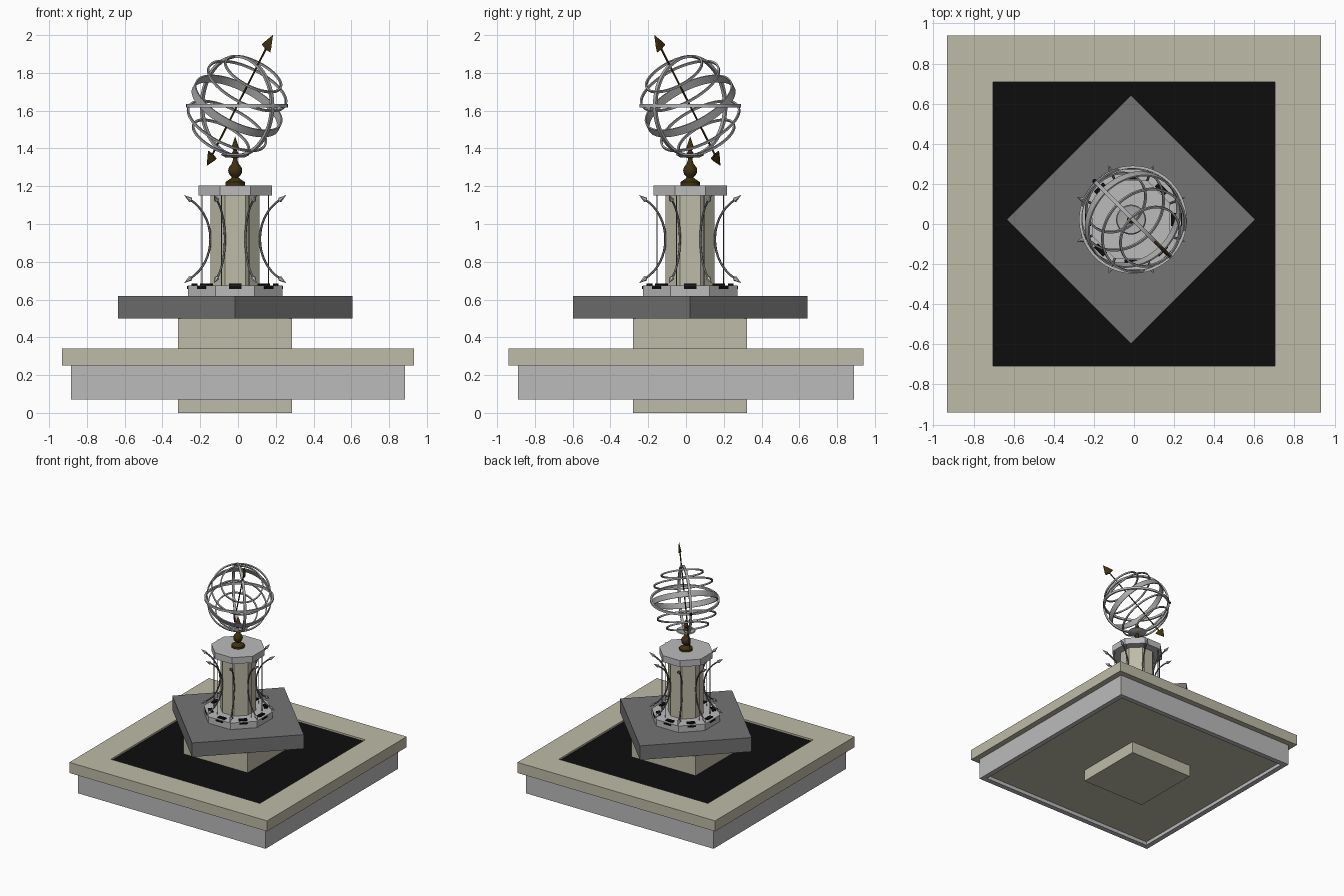
import bpy, bmesh, math
from mathutils import Matrix, Vector

cube = bpy.data.objects.get("Cube")
if cube:
    bpy.data.objects.remove(cube)


def material(name, *rgb):
    m = bpy.data.materials.new(name)
    m.use_nodes = True
    m.diffuse_color = (*rgb, 1)
    m.node_tree.nodes["Principled BSDF"].inputs["Base Color"].default_value = (*rgb, 1)
    return m


STONE = material("beige stone", .515, .497, .386)
PALE = material("pale grey stone", .497, .497, .497)
SLATE = material("slate grey", .175, .175, .175)
BLACK = material("black", .004, .004, .004)
STEEL = material("steel", .40, .40, .41)
IRON = material("dark iron", .14, .14, .145)
BRONZE = material("dark bronze", .05, .03, .005)

CX, CY = -.015, .022                      # axis of the pedestal
PED = Matrix.Translation((CX, CY, 0))


def finish(name, bm, mat, matrix, smooth):
    bmesh.ops.remove_doubles(bm, verts=bm.verts, dist=1e-5)
    bmesh.ops.recalc_face_normals(bm, faces=bm.faces)
    me = bpy.data.meshes.new(name)
    bm.to_mesh(me)
    bm.free()
    me.materials.append(mat)
    ob = bpy.data.objects.new(name, me)
    ob.matrix_world = matrix
    bpy.context.collection.objects.link(ob)
    if smooth:
        bpy.ops.object.select_all(action='DESELECT')
        ob.select_set(True)
        bpy.context.view_layer.objects.active = ob
        bpy.ops.object.shade_smooth_by_angle(angle=math.radians(40))
    return ob


def lathe(name, profile, mat, matrix=PED, sides=24, turn=0, closed=False, smooth=True):
    """Turn a (radius, height) profile round z."""
    bm = bmesh.new()
    vs = [bm.verts.new((r, 0, z)) for r, z in profile]
    pairs = list(zip(vs, vs[1:])) + ([(vs[-1], vs[0])] if closed else [])
    es = [bm.edges.new(p) for p in pairs]
    bmesh.ops.rotate(bm, verts=vs, matrix=Matrix.Rotation(turn, 3, 'Z'))
    bmesh.ops.spin(bm, geom=vs + es, cent=(0, 0, 0), axis=(0, 0, 1),
                   angle=math.tau, steps=sides, use_merge=True)
    return finish(name, bm, mat, matrix, smooth)


def prism(name, apothem, z0, z1, sides, mat, turn, matrix=PED):
    r = apothem / math.cos(math.pi / sides)
    return lathe(name, [(0, z0), (r, z0), (r, z1), (0, z1)], mat, matrix, sides, turn, smooth=False)


def frame(name, outer, inner, z0, z1, mat):
    k = math.sqrt(2)
    return lathe(name, [(inner * k, z0), (outer * k, z0), (outer * k, z1), (inner * k, z1)], mat,
                 Matrix.Diagonal((1, 1.008, 1, 1)), 4, math.pi / 4, True, False)


def plate(name, size, mat, matrix):
    bm = bmesh.new()
    bmesh.ops.create_cube(bm, size=1, matrix=Matrix.Diagonal((*size, 1)))
    return finish(name, bm, mat, matrix, False)


def wire(name, points, radius, mat, matrix):
    cu = bpy.data.curves.new(name, 'CURVE')
    cu.dimensions = '3D'
    cu.bevel_depth, cu.bevel_resolution, cu.use_fill_caps = radius, 1, True
    sp = cu.splines.new('POLY')
    sp.points.add(len(points) - 1)
    for p, co in zip(sp.points, points):
        p.co = (*co, 1)
    cu.materials.append(mat)
    ob = bpy.data.objects.new(name, cu)
    ob.matrix_world = matrix
    bpy.context.collection.objects.link(ob)


def band(name, radius, z, thick, wide, mat, matrix):
    a, b = thick / 2, wide / 2
    lathe(name, [(radius - a, z - b), (radius + a, z - b), (radius + a, z + b), (radius - a, z + b)],
          mat, matrix, 64, closed=True)


# Basin, rim and water
frame("basin_wall", .883, .84, .07, .25, PALE)
frame("basin_rim", .932, .703, .25, .34, STONE)
Q = math.pi / 4
prism("basin_floor", .845, .10, .14, 4, STONE, Q, Matrix.Identity(4))
prism("water", .71, .29, .325, 4, BLACK, Q, Matrix.Identity(4))

# Plinth, turned slab and octagonal column
E = math.pi / 8
prism("plinth", .302, 0, .50, 4, STONE, Q)
prism("turned_slab", .62 / math.sqrt(2), .50, .62, 4, SLATE, 0)
prism("column_base", .25, .62, .675, 8, PALE, E)
prism("column", .13, .675, 1.15, 8, STONE, E)
prism("column_cap", .195, 1.15, 1.205, 8, PALE, E)

# Hour marks, corner rods and bowed wires with arrow tips
tip = [(0, -.012), (.014, 0), (0, .045)]
for i in range(8):
    face = PED @ Matrix.Rotation(i * Q, 4, 'Z')
    plate(f"top_mark_{i}", (.03, .065, .009), BLACK, face @ Matrix.Translation((.215, 0, .68)))
    plate(f"side_mark_{i}", (.006, .065, .014), BLACK, face @ Matrix.Translation((.251, 0, .664)))
    corner = PED @ Matrix.Rotation(i * Q + E, 4, 'Z')
    wire(f"corner_rod_{i}", [(.19, 0, .675), (.19, 0, 1.15)], .003, IRON, corner)
    bow = []
    for k in range(17):
        t = k / 8 - 1
        a = t * math.radians(62)
        bow.append((.142 + .215 * (1 - math.cos(a)), 0, .92 + .235 * math.sin(a)))
    wire(f"bowed_wire_{i}", bow, .006, IRON, corner)
    for end, s in ((bow[-1], 1), (bow[0], -1)):
        tilt = math.radians(55 if s > 0 else 125)
        lathe(f"wire_tip_{i}_{'upper' if s > 0 else 'lower'}", tip, PALE,
              corner @ Matrix.Translation(end) @ Matrix.Rotation(tilt, 4, 'Y'), 6, smooth=False)

# Turned finial carrying the sphere
finial = [(0, 1.205), (.052, 1.205), (.052, 1.222), (.03, 1.236), (.018, 1.245)]
for k in range(1, 10):
    a = math.pi * k / 10
    finial.append((max(.018, .037 * math.sin(a)), 1.283 - .038 * math.cos(a)))
finial += [(.013, 1.335), (.01, 1.36), (.018, 1.375), (.009, 1.39), (.02, 1.405), (0, 1.465)]
lathe("finial", finial, BRONZE)
lathe("cradle", [(0, 1.35), (.05, 1.352), (.075, 1.365), (.07, 1.372), (0, 1.36)], STEEL)

# Sphere frame: local z is the tilted axis, local x is level
centre = Vector((-.005, .022, 1.625))
axis = Vector((.41, -.41, .81)).normalized()
level = Vector((1, 1, 0)).normalized()
up = axis.cross(level)
rot = Matrix((level, up, axis)).transposed().to_4x4()
LEVEL = Matrix.Translation(centre)
TILT = LEVEL @ rot

band("horizon_ring", .262, 0, .014, .018, PALE, LEVEL)
band("meridian_ring", .262, 0, .014, .02, STEEL, TILT @ Matrix.Rotation(math.pi / 2, 4, 'Y'))
band("equator_band", .25, 0, .008, .045, STEEL, TILT)
for s, side in ((1, "upper"), (-1, "lower")):
    band(f"{side}_tropic_ring", .226, s * .13, .01, .012, STEEL, TILT)
    band(f"{side}_polar_ring", .162, s * .207, .01, .012, STEEL, TILT)

# Axis rod with flat spearheads
wire("axis_rod", [(0, 0, -.34), (0, 0, .40)], .005, BRONZE, TILT)
spear = [(0, -.095), (.01, -.085), (.012, -.07), (.037, -.08), (.03, -.06), (0, 0)]
lathe("upper_spearhead", spear, BRONZE,
      TILT @ Matrix.Translation((0, 0, .463)) @ Matrix.Diagonal((.25, 1, 1.1, 1)), 12)
lathe("lower_spearhead", spear, BRONZE,
      TILT @ Matrix.Translation((0, 0, -.39)) @ Matrix.Diagonal((.25, 1, -.9, 1)), 12)

# Pivot knob where the horizon meets the meridian
lathe("pivot_knob", [(0, -.011), (.008, -.008), (.011, 0), (.008, .008), (0, .011)], BLACK,
      LEVEL @ Matrix.Translation((-.192, .192, 0)), 12)
